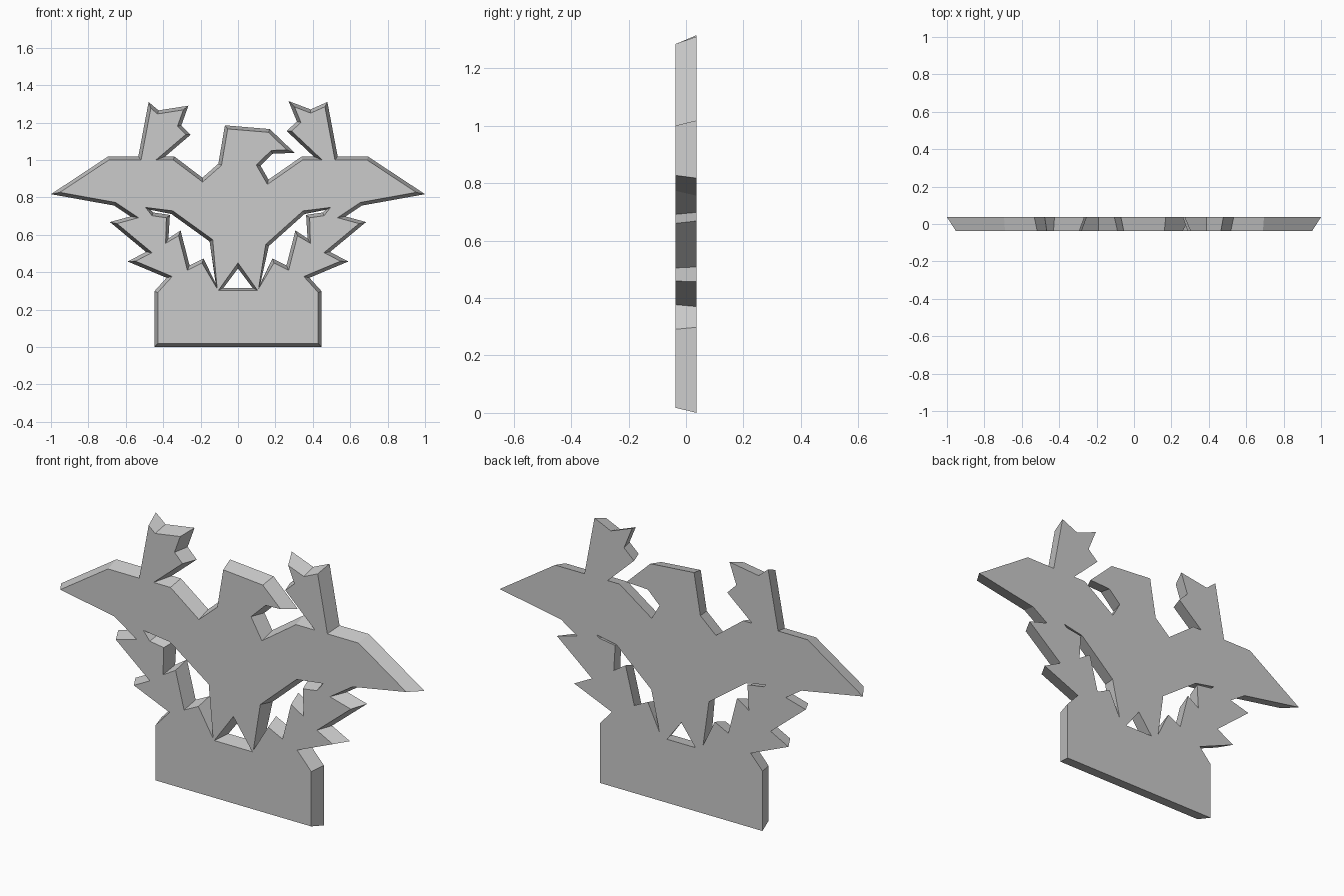
import bpy, bmesh
from mathutils import Vector

if "Cube" in bpy.data.objects:
    bpy.data.objects.remove(bpy.data.objects["Cube"], do_unlink=True)

HALF_DEPTH = 0.037
TAPER = 0.018


def mirrored(points):
    return [(-x, z) for x, z in reversed(points)]


def wound(points, ccw):
    area = sum(a[0] * b[1] - b[0] * a[1]
               for a, b in zip(points, points[1:] + points[:1]))
    return points if (area > 0) == ccw else points[::-1]


def inset(points, limit):
    """Move every edge to its left by TAPER, with limited mitres."""
    vecs = [Vector(p) for p in points]
    result = []
    for i, p in enumerate(vecs):
        d1 = (p - vecs[i - 1]).normalized()
        d2 = (vecs[(i + 1) % len(vecs)] - p).normalized()
        n1, n2 = Vector((-d1.y, d1.x)), Vector((-d2.y, d2.x))
        bisector = (n1 + n2).normalized()
        length = min(TAPER / max(bisector.dot(n1), 0.05), limit)
        result.append(p + bisector * length)
    return result


# Plinth side, feathers and outer wing, shared by both halves
flank = [(0.447, 0), (0.447, 0.298), (0.382, 0.37), (0.59, 0.457),
         (0.492, 0.508), (0.685, 0.668), (0.575, 0.698), (0.662, 0.756),
         (1.0, 0.817), (0.695, 1.018), (0.533, 1.018), (0.478, 1.31)]

# Right-hand-side wing tip claws, head and beak, then the other claws
crown = [(0.388, 1.27), (0.27, 1.315), (0.315, 1.205), (0.26, 1.155),
         (0.405, 1.018), (0.34, 1.018), (0.163, 0.895), (0.12, 0.97),
         (0.185, 1.033), (0.303, 1.038), (0.17, 1.165), (-0.07, 1.185),
         (-0.105, 0.98), (-0.19, 0.905), (-0.34, 1.018), (-0.39, 1.018),
         (-0.253, 1.135), (-0.303, 1.185), (-0.265, 1.29), (-0.425, 1.265)]
outline = flank + crown + mirrored(flank)


# Openings between the tail and the feathers
def feather_opening(hip):
    return [(0.468, 0.733), (0.452, 0.719), (0.364, 0.706), (0.372, 0.58),
            (0.307, 0.623), (0.259, 0.436), (0.184, 0.473), (0.12, 0.34),
            hip, (0.356, 0.711)]


tail_opening = [(0, 0.42), (-0.078, 0.316), (0.078, 0.316)]
loops = [(wound(outline, True), 0.06),
         (wound(feather_opening((0.165, 0.54)), False), 0.03),
         (wound(mirrored(feather_opening((0.152, 0.564))), False), 0.03),
         (wound(tail_opening, False), 0.03)]

# Tapered slab: wide at the back, narrower at the front
bm = bmesh.new()
caps = {"front": [], "back": []}
for points, limit in loops:
    back = [bm.verts.new((x, HALF_DEPTH, z)) for x, z in points]
    front = [bm.verts.new((x, -HALF_DEPTH, z)) for x, z in inset(points, limit)]
    for i in range(len(points)):
        j = (i + 1) % len(points)
        bm.faces.new((back[i], back[j], front[j], front[i]))
        caps["back"].append(bm.edges.get((back[i], back[j])))
        caps["front"].append(bm.edges.get((front[i], front[j])))
for name, normal in (("front", (0, -1, 0)), ("back", (0, 1, 0))):
    bmesh.ops.triangle_fill(bm, edges=caps[name], use_beauty=True,
                            use_dissolve=False, normal=normal)
bmesh.ops.recalc_face_normals(bm, faces=bm.faces[:])

mesh = bpy.data.meshes.new("eagle_emblem")
bm.to_mesh(mesh)
bm.free()
emblem = bpy.data.objects.new("eagle_emblem", mesh)
bpy.context.collection.objects.link(emblem)

# Plain grey
grey = bpy.data.materials.new("light_grey")
grey.use_nodes = True
grey.diffuse_color = (0.6, 0.6, 0.6, 1)
grey.node_tree.nodes["Principled BSDF"].inputs["Base Color"].default_value = (0.6, 0.6, 0.6, 1)
mesh.materials.append(grey)
